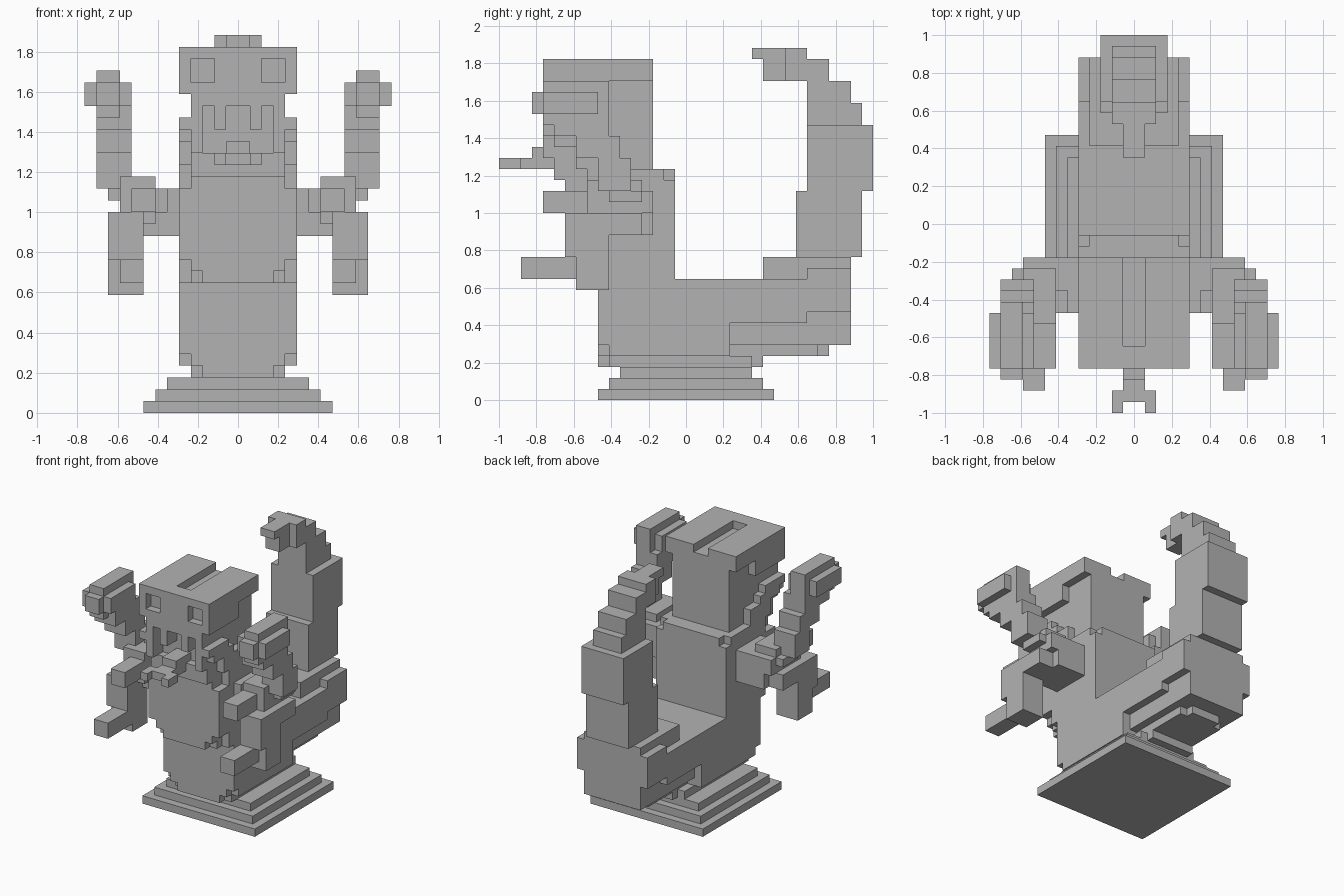
import bpy
import bmesh

UNIT = 2 / 34  # edge length of one building block

cube = bpy.data.objects.get("Cube")
if cube:
    bpy.data.objects.remove(cube, do_unlink=True)

stone = bpy.data.materials.new("plain grey")
stone.use_nodes = True
grey = (0.45, 0.45, 0.45, 1)
stone.diffuse_color = grey
stone.node_tree.nodes["Principled BSDF"].inputs["Base Color"].default_value = grey


def block(x, y, z):
    """All cells inside a box given by three (low, high) ranges."""
    return {(i, j, k) for i in range(*x) for j in range(*y) for k in range(*z)}


def slab(half_width, y, z):
    """A box centred on the middle plane."""
    return block((-half_width, half_width), y, z)


def pair(x, y, z):
    """A box and its mirror image."""
    return block(x, y, z) | block((-x[1], -x[0]), y, z)


def flip(cells):
    return {(-i - 1, j, k) for i, j, k in cells}


def make_part(name, cells):
    """Skin a set of cells with its outer faces and merge the flat areas."""
    bm = bmesh.new()
    verts = {}

    def vert(corner):
        if corner not in verts:
            verts[corner] = bm.verts.new([c * UNIT for c in corner])
        return verts[corner]

    for cell in sorted(cells):
        for axis in range(3):
            u, v = (axis + 1) % 3, (axis + 2) % 3
            for side in (0, 1):
                near = list(cell)
                near[axis] += 1 if side else -1
                if tuple(near) in cells:
                    continue
                ring = []
                for du, dv in ((0, 0), (1, 0), (1, 1), (0, 1)):
                    corner = list(cell)
                    corner[axis] += side
                    corner[u] += du
                    corner[v] += dv
                    ring.append(vert(tuple(corner)))
                bm.faces.new(ring if side else ring[::-1])
    bmesh.ops.dissolve_limit(bm, angle_limit=0.01, verts=bm.verts[:], edges=bm.edges[:])
    mesh = bpy.data.meshes.new(name)
    bm.to_mesh(mesh)
    bm.free()
    mesh.materials.append(stone)
    bpy.context.collection.objects.link(bpy.data.objects.new(name, mesh))


# Stepped plinth
plinth = set()
for level in range(3):
    reach = 8 - level
    plinth |= slab(reach, (-reach, reach), (level, level + 1))
make_part("plinth", plinth)

# Lower body running back to the tail root
lower = slab(5, (-8, 4), (4, 11))
lower |= slab(5, (4, 11), (7, 11))
lower |= slab(5, (11, 15), (8, 12))
lower |= slab(4, (4, 15), (5, 11))
lower |= slab(4, (7, 15), (11, 13))
lower |= slab(3, (4, 12), (4, 5)) | slab(2, (12, 13), (4, 5))
lower |= slab(4, (-7, 6), (3, 4)) | slab(3, (-8, 7), (3, 4))
lower -= pair((4, 5), (-8, -7), (4, 5))
make_part("lower_body", lower)

# Torso leaning out over the lower body, with softened corners
torso = slab(5, (-10, -1), (11, 21)) | slab(5, (-11, -10), (13, 21))
torso |= slab(4, (-11, -10), (12, 13)) | slab(3, (-11, -10), (11, 12))
torso -= pair((4, 5), (-11, -9), (11, 13))
torso -= pair((4, 5), (-2, -1), (20, 21))
torso -= pair((4, 5), (-11, -9), (19, 21))
make_part("torso", torso)

# Head with brow, cheeks, sunken eyes, toothed mouth and a crown groove
head = slab(4, (-13, -3), (22, 31)) | slab(4, (-12, -3), (20, 22))
head |= slab(5, (-13, -3), (29, 31)) | slab(5, (-13, -7), (27, 29))
head |= pair((4, 5), (-13, -9), (24, 25)) | pair((4, 5), (-12, -8), (23, 24))
head |= pair((4, 5), (-10, -6), (21, 23))
head -= pair((2, 4), (-13, -12), (28, 30))
head -= slab(3, (-13, -11), (22, 26))
head |= pair((1, 2), (-13, -11), (24, 26))
head -= slab(1, (-11, -3), (30, 31))
make_part("head", head)

# Forked tongue
tongue = slab(1, (-14, -11), (21, 23)) | slab(1, (-15, -11), (21, 22))
tongue |= slab(2, (-16, -15), (21, 22)) | pair((1, 2), (-17, -16), (21, 22))
make_part("tongue", tongue)

# Rising tail
tail = slab(3, (10, 16), (13, 19)) | slab(3, (11, 17), (19, 25))
tail |= slab(2, (11, 16), (25, 27)) | slab(2, (11, 15), (27, 29))
make_part("tail", tail)

# Hooked tail tip
tip = slab(2, (9, 13), (29, 31)) | slab(2, (9, 11), (31, 32))
tip |= slab(1, (7, 9), (29, 32)) | slab(1, (6, 7), (31, 32))
make_part("tail_tip", tip)

# Shoulders shared by the three arms on each side
shoulder = block((5, 9), (-8, -3), (15, 17))
shoulder |= block((5, 10), (-6, -3), (17, 19))
shoulder |= block((5, 6), (-8, -3), (17, 19))

# Raised arm with a cross-shaped fist
upper = block((10, 11), (-7, -4), (18, 19)) | block((9, 12), (-8, -5), (19, 22))
upper |= block((9, 12), (-10, -6), (22, 24)) | block((9, 12), (-12, -7), (24, 26))
upper |= block((10, 12), (-13, -7), (25, 29)) | block((9, 13), (-13, -8), (26, 28))
upper |= block((10, 12), (-14, -13), (26, 28))

# Middle arm reaching forward
middle = block((7, 10), (-9, -4), (16, 20)) | block((7, 9), (-13, -9), (17, 19))

# Hanging arm with a forward claw
hanging = block((8, 11), (-11, -4), (15, 17)) | block((8, 11), (-11, -7), (13, 15))
hanging |= block((8, 11), (-10, -7), (10, 13)) | block((8, 10), (-15, -10), (11, 13))

limbs = {"shoulder": shoulder, "upper_arm": upper,
         "middle_arm": middle, "lower_arm": hanging}
for name, cells in limbs.items():
    make_part("left_" + name, cells)
    make_part("right_" + name, flip(cells))
